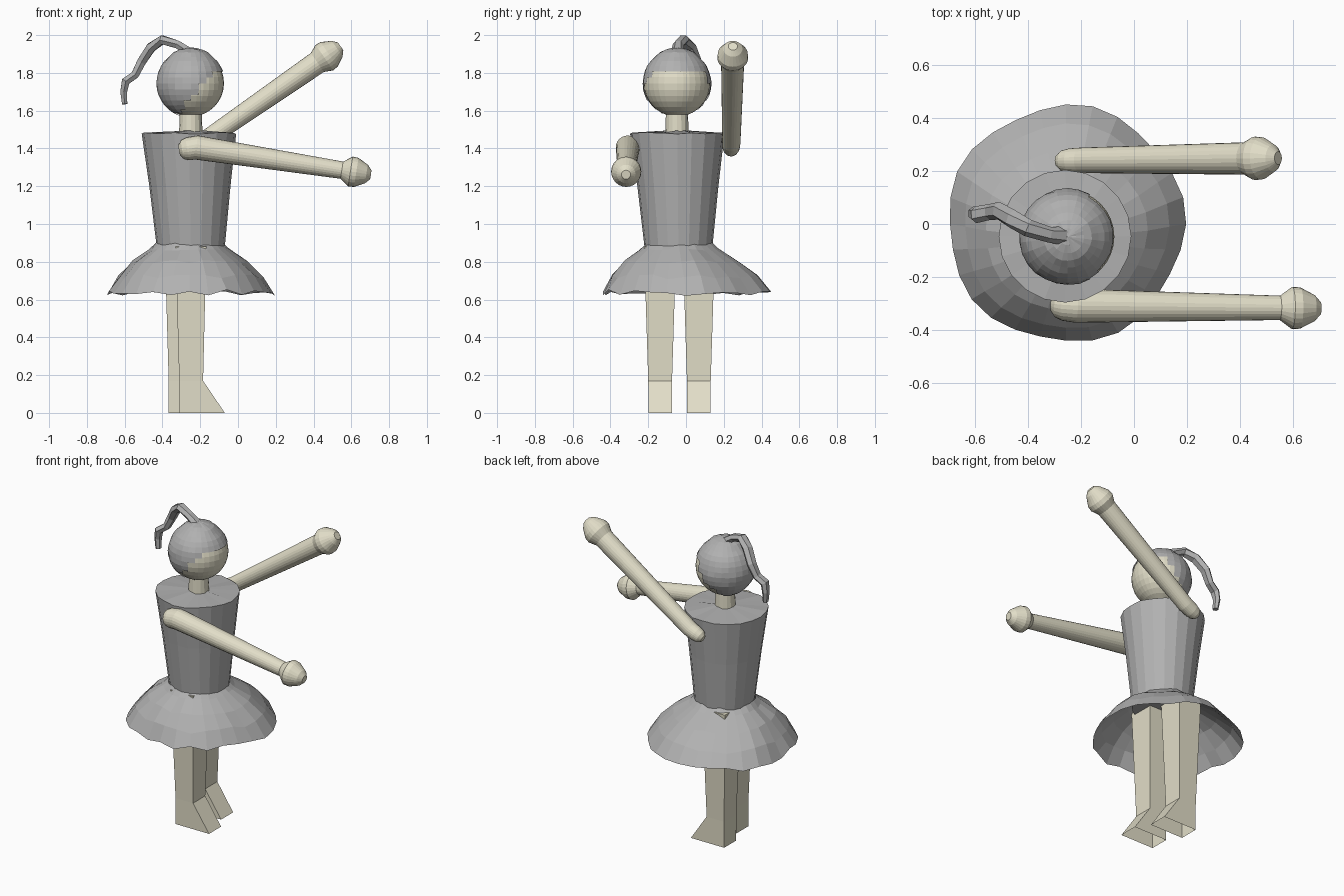
import bpy, bmesh, math, random
from mathutils import Vector

if "Cube" in bpy.data.objects:
    bpy.data.objects.remove(bpy.data.objects["Cube"])

random.seed(4)


def material(name, rgb):
    m = bpy.data.materials.new(name)
    m.diffuse_color = (*rgb, 1)
    m.use_nodes = True
    m.node_tree.nodes["Principled BSDF"].inputs["Base Color"].default_value = m.diffuse_color
    return m


SKIN = material("pale skin", (0.76, 0.73, 0.58))
GREY = material("grey cloth and hair", (0.44, 0.44, 0.44))


def finish(name, bm, mat):
    bmesh.ops.recalc_face_normals(bm, faces=bm.faces)
    me = bpy.data.meshes.new(name)
    bm.to_mesh(me)
    bm.free()
    me.materials.append(mat)
    ob = bpy.data.objects.new(name, me)
    bpy.context.collection.objects.link(ob)
    return ob


def skin_rings(bm, rings, cap_start=True, cap_end=True):
    """Bridge successive rings of points with quads."""
    vs = [[bm.verts.new(p) for p in ring] for ring in rings]
    n = len(vs[0])
    for a, b in zip(vs, vs[1:]):
        for i in range(n):
            j = (i + 1) % n
            bm.faces.new((a[i], a[j], b[j], b[i]))
    if cap_start:
        bm.faces.new(vs[0][::-1])
    if cap_end:
        bm.faces.new(vs[-1])


def tube(name, path, radii, sides, mat, flat=1.0):
    """Tube along a path in the xz direction, rings square to the path."""
    pts = [Vector(p) for p in path]
    rings = []
    for k, p in enumerate(pts):
        t = (pts[min(k + 1, len(pts) - 1)] - pts[max(k - 1, 0)]).normalized()
        u = Vector((0, 1, 0))
        u = (u - t * u.dot(t)).normalized()
        w = t.cross(u)
        rings.append([p + radii[k] * (u * math.cos(a) + w * math.sin(a) * flat)
                      for a in (2 * math.pi * i / sides for i in range(sides))])
    bm = bmesh.new()
    skin_rings(bm, rings)
    return finish(name, bm, mat)


def lathe(name, profile, sides, mat, jitter=0.0, caps=(True, True)):
    """Stacked rings: profile rows are (cx, cy, z, radius)."""
    bm = bmesh.new()
    rings = [[(cx + r * math.cos(a), cy + r * math.sin(a),
               z + random.uniform(-jitter, jitter))
              for a in (2 * math.pi * i / sides for i in range(sides))]
             for cx, cy, z, r in profile]
    skin_rings(bm, rings, *caps)
    return finish(name, bm, mat)


def arm(name, elbow, wrist, shoulder, r0, r1, hand_r, hand_len):
    """Rounded shoulder, tapered arm and a bulbous hand in one part."""
    e, w, s = Vector(elbow), Vector(wrist), Vector(shoulder)
    d = (w - e).normalized()
    path = [s, s.lerp(e, 0.2), s.lerp(e, 0.5), e, w]
    radii = [r0 * 0.45, r0 * 0.8, r0 * 0.95, r0, r1]
    for f, k in ((0.3, 1.0), (0.5, 0.97), (0.85, 0.62), (1.0, 0.3)):
        path.append(w + d * hand_len * f)
        radii.append(hand_r * k)
    return tube(name, path, radii, 24, SKIN)


# Head and neck
HEAD = Vector((-0.25, -0.048, 1.745))
bm = bmesh.new()
bmesh.ops.create_uvsphere(bm, u_segments=32, v_segments=16, radius=0.176)
bmesh.ops.translate(bm, verts=bm.verts, vec=HEAD)
finish("head", bm, SKIN)
lathe("neck", [(-0.25, -0.048, 1.45, 0.063), (-0.25, -0.048, 1.60, 0.058)], 16, SKIN)

# Hair cap: shell over the crown and back of the head
bm = bmesh.new()
bmesh.ops.create_uvsphere(bm, u_segments=26, v_segments=18, radius=0.182)
for v in bm.verts:
    v.co *= random.uniform(0.99, 1.01)
    if v.co.z > 0.15:
        v.co.z += 0.006
bmesh.ops.translate(bm, verts=bm.verts, vec=HEAD)
bare = []
for f in bm.faces:
    c = f.calc_center_median()
    if c.z < 1.81 and c.x > -0.225 + 0.8 * (c.z - 1.7):
        bare.append(f)
bmesh.ops.delete(bm, geom=bare, context='FACES')
finish("hair_cap", bm, GREY)

# Ponytail
tube("ponytail",
     [(-0.26, -0.045, 1.91), (-0.32, -0.04, 1.95), (-0.40, -0.015, 1.975),
      (-0.46, 0.02, 1.935), (-0.51, 0.05, 1.86), (-0.545, 0.045, 1.79),
      (-0.595, 0.035, 1.755), (-0.605, 0.04, 1.70), (-0.60, 0.035, 1.635)],
     [0.035, 0.03, 0.033, 0.036, 0.034, 0.03, 0.032, 0.026, 0.02], 6, GREY, 0.8)

# Bodice
lathe("bodice", [(-0.25, -0.04, 0.86, 0.178), (-0.255, -0.043, 1.2, 0.215),
                 (-0.26, -0.046, 1.48, 0.25), (-0.25, -0.048, 1.492, 0.06)],
      20, GREY, 0.004)

# Flared skirt with a wavy hem, open below
bm = bmesh.new()
N = 28
rings = []
for cy, z, r, wave in ((-0.038, 0.895, 0.18, 0.008), (-0.035, 0.865, 0.212, 0.006),
                       (-0.025, 0.80, 0.305, 0.008), (-0.01, 0.72, 0.385, 0.012),
                       (0.0, 0.637, 0.445, 0.017)):
    ring = []
    for i in range(N):
        a = 2 * math.pi * i / N
        rr = r + wave * 0.6 * math.sin(5 * a + 1) * (r > 0.3)
        ring.append((-0.257 + rr * math.cos(a), cy + rr * math.sin(a),
                     z + random.uniform(-wave, wave)))
    rings.append(ring)
skin_rings(bm, rings, False, False)
finish("skirt", bm, GREY)


# Legs: tapered square columns ending in wedge feet, toes towards +x
def leg(name, x, y):
    bm = bmesh.new()
    rows = [  # z, back x, front x, half depth
        (0.0, -0.063, 0.178, 0.062), (0.17, -0.063, 0.063, 0.063),
        (0.62, -0.076, 0.074, 0.077), (0.88, -0.084, 0.08, 0.086)]
    rings = [[(x + x0, y - h, z), (x + x1, y - h, z), (x + x1, y + h, z), (x + x0, y + h, z)]
             for z, x0, x1, h in rows]
    skin_rings(bm, rings, False, True)
    finish(name, bm, SKIN)


leg("near_leg", -0.248, -0.137)
leg("far_leg", -0.304, 0.068)

# Arms, both reaching towards +x, the far one raised
arm("near_arm", (-0.22, -0.308, 1.405), (0.55, -0.316, 1.285), (-0.31, -0.30, 1.39),
    0.064, 0.046, 0.08, 0.155)
arm("far_arm", (-0.20, 0.24, 1.425), (0.42, 0.247, 1.855), (-0.29, 0.238, 1.385),
    0.048, 0.061, 0.082, 0.15)
